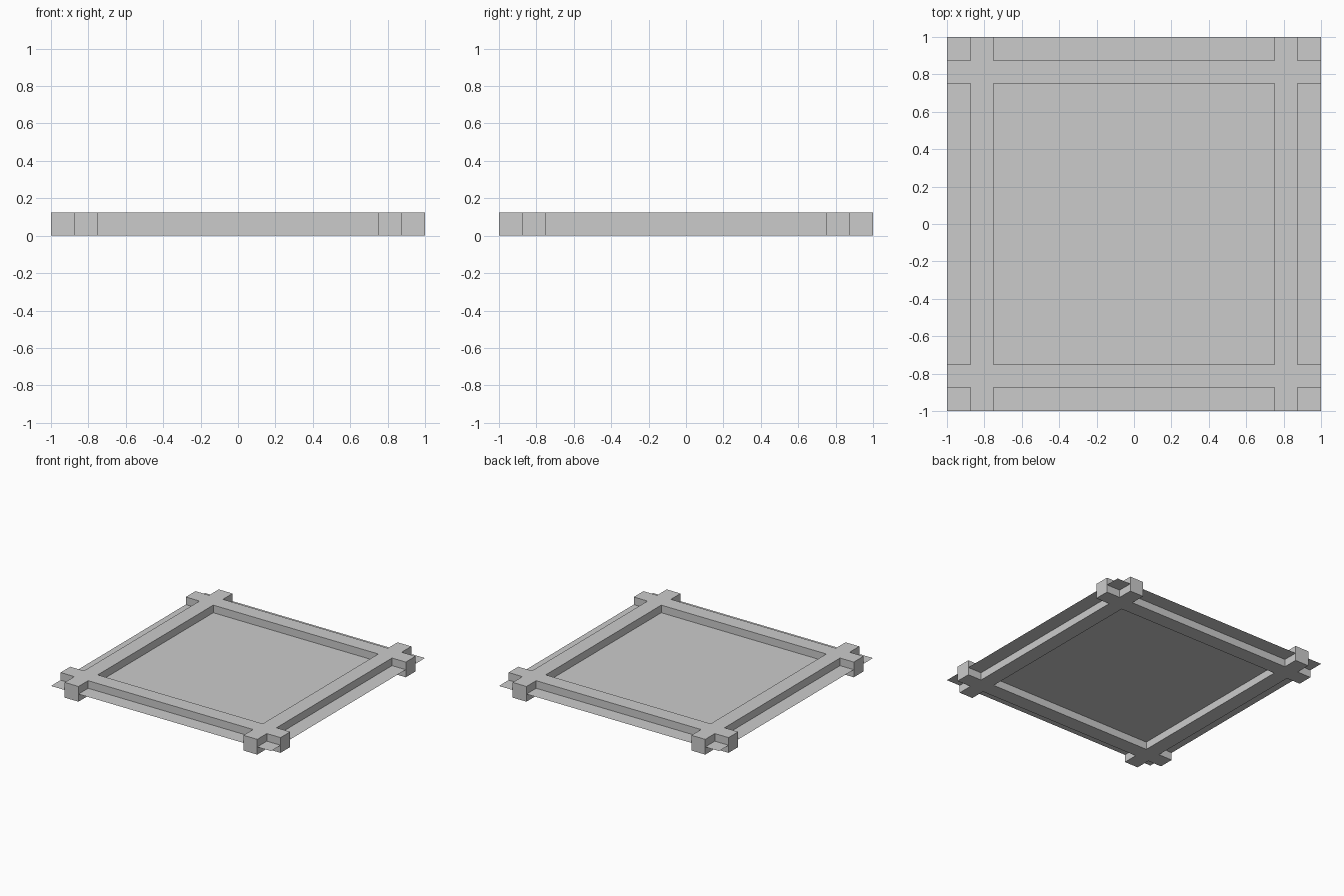
import bpy, bmesh

if "Cube" in bpy.data.objects:
    bpy.data.objects.remove(bpy.data.objects["Cube"])

HALF, OUT, INN, H = 1.0, 0.875, 0.75, 0.125


def make_object(name, bm):
    mesh = bpy.data.meshes.new(name)
    bm.to_mesh(mesh)
    bm.free()
    obj = bpy.data.objects.new(name, mesh)
    bpy.context.collection.objects.link(obj)
    return obj


# Crossed frame: four beams merged into one solid with overhanging ends
lines = [-HALF, -OUT, -INN, INN, OUT, HALF]
beam_cells = (1, 3)
bm = bmesh.new()
for i in range(5):
    for j in range(5):
        if i in beam_cells or j in beam_cells:
            x0, x1 = lines[i:i + 2]
            y0, y1 = lines[j:j + 2]
            bm.faces.new([bm.verts.new((x, y, 0)) for x, y in
                          ((x0, y0), (x1, y0), (x1, y1), (x0, y1))])
bmesh.ops.remove_doubles(bm, verts=bm.verts[:], dist=1e-4)
top = bmesh.ops.extrude_face_region(bm, geom=bm.faces[:], use_keep_orig=True)
bmesh.ops.translate(bm, vec=(0, 0, H),
                    verts=[g for g in top["geom"] if isinstance(g, bmesh.types.BMVert)])
bmesh.ops.recalc_face_normals(bm, faces=bm.faces[:])
make_object("crossed_frame", bm)

# Paper-thin panel through the middle of the beams
bm = bmesh.new()
bmesh.ops.create_grid(bm, x_segments=1, y_segments=1, size=HALF)
panel = make_object("panel", bm)
panel.location.z = H / 2
